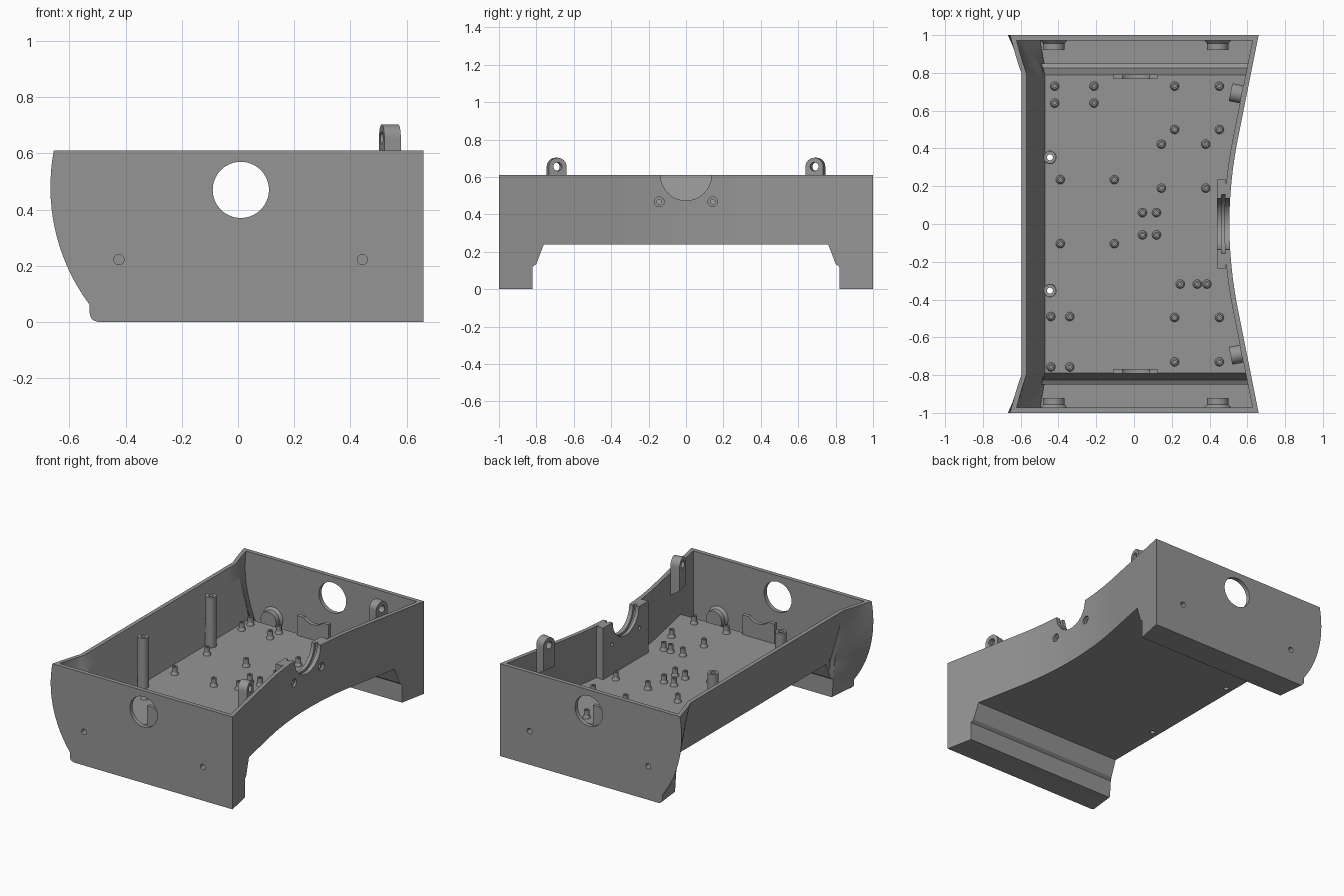
import bpy, bmesh, math
from mathutils import Matrix, Vector

if "Cube" in bpy.data.objects:
    bpy.data.objects.remove(bpy.data.objects["Cube"])

grey = bpy.data.materials.new("mid grey")
grey.diffuse_color = (0.3, 0.3, 0.3, 1)
grey.use_nodes = True
grey.node_tree.nodes["Principled BSDF"].inputs["Base Color"].default_value = grey.diffuse_color
TOP = 0.61


def make(name, bm):
    bmesh.ops.recalc_face_normals(bm, faces=bm.faces[:])
    me = bpy.data.meshes.new(name)
    bm.to_mesh(me)
    bm.free()
    ob = bpy.data.objects.new(name, me)
    bpy.context.collection.objects.link(ob)
    me.materials.append(grey)
    return ob


def cone(name, c, axis, r1, r2, depth, seg=32):
    """Round part centred on c, pointing along axis."""
    bm = bmesh.new()
    m = Matrix.Translation(c) @ Vector(axis).to_track_quat('Z', 'Y').to_matrix().to_4x4()
    bmesh.ops.create_cone(bm, cap_ends=True, segments=seg, radius1=r1, radius2=r2,
                          depth=depth, matrix=m)
    return make(name, bm)


def box(name, lo, hi):
    bm = bmesh.new()
    lo, hi = Vector(lo), Vector(hi)
    m = Matrix.Translation((lo + hi) / 2) @ Matrix.Diagonal((*(hi - lo), 1))
    bmesh.ops.create_cube(bm, size=1, matrix=m)
    return make(name, bm)


def cut(ob, cutters):
    """Subtract each cutter and delete it."""
    bpy.context.view_layer.objects.active = ob
    for c in cutters:
        mod = ob.modifiers.new("cut", 'BOOLEAN')
        mod.operation, mod.solver, mod.object = 'DIFFERENCE', 'EXACT', c
        bpy.ops.object.modifier_apply(modifier=mod.name)
        bpy.data.objects.remove(c, do_unlink=True)


# Plan and section curves of the housing
def right_x(y):
    y = abs(y)
    return 0.505 + 0.222 * y * y if y < 0.45 else 0.55 + 0.2 * (y - 0.45)


def left_x(y, z):
    mid = -0.49 - 0.284 * max(z - 0.24, 0)          # leaning middle wall
    z0 = max(z, 0.06)
    end = -0.668 + 0.70 - math.sqrt(0.49 - (z0 - 0.48) ** 2)   # bulging end
    if z < 0.03:
        end += 0.03 - math.sqrt(max(0.0009 - (0.03 - z) ** 2, 0))
    t = min(max((abs(y) - 0.8) / 0.2, 0), 1) ** 0.85
    return mid + (end - mid) * t


FRACS = [0, 0.007, 0.02, 0.035, 0.05, 0.1] + [0.1 + 0.9 * i / 16 for i in range(1, 17)]


def loft(name, steps, inset, rise):
    """Sections along y from (|y|, bottom z) pairs, mirrored front to back."""
    stations = [(-y, z) for y, z in steps] + [(y, z) for y, z in reversed(steps)]
    bm = bmesh.new()
    rings = []
    for y, zb in stations:
        zs = [zb + (TOP - zb) * f for f in FRACS]
        pts = [(left_x(y, z) + inset, z) for z in zs]
        r = right_x(y) - inset
        if rise:
            pts.append((pts[-1][0], TOP + rise))
        pts += [(r, TOP + rise), (r, zb)]
        rings.append([bm.verts.new((x, y, z)) for x, z in pts])
    n = len(rings[0])
    for a, b in zip(rings, rings[1:]):
        for i in range(n):
            j = (i + 1) % n
            bm.faces.new((a[i], a[j], b[j], b[i]))
    bm.faces.new(rings[0])
    bm.faces.new(rings[-1])
    return make(name, bm)


# Housing shell: stepped outer body minus stepped cavity
span = [(0.7 - 0.05 * i) for i in range(14)]
outer = [(1, 0), (0.95, 0), (0.9, 0), (0.86, 0), (0.82, 0), (0.8199, 0.12),
         (0.8, 0.135), (0.76, 0.24)] + [(y, 0.24) for y in span]
inner = [(0.972, 0.03), (0.93, 0.03), (0.89, 0.03), (0.85, 0.03), (0.8499, 0.145),
         (0.825, 0.16), (0.79, 0.27)] + [(y, 0.27) for y in span]
housing = loft("housing", outer, 0, 0)
cutters = [loft("cavity", inner, 0.027, 0.2)]
cutters.append(cone("port_cut", (0.01, 0, 0.47), (0, 1, 0), 0.1, 0.1, 2.4, 64))
cutters.append(cone("notch_cut", (0.5, 0, TOP), (1, 0, 0), 0.136, 0.136, 0.3, 64))
for s in (-1, 1):
    for x in (-0.424, 0.443):
        cutters.append(cone("end_screw_cut", (x, s, 0.222), (0, 1, 0), 0.018, 0.018, 0.2, 24))
    cutters.append(cone("side_screw_cut", (0.5, s * 0.143, 0.467), (1, 0, 0), 0.013, 0.013, 0.2, 24))
    cutters.append(cone("side_sink_cut", (0.51, s * 0.143, 0.467), (1, 0, 0), 0.026, 0.026, 0.03, 24))
    cutters.append(cone("post_floor_cut", (-0.445, s * 0.353, 0.25), (0, 0, 1), 0.016, 0.016, 0.2, 24))
cut(housing, cutters)

# Thick block behind the round notch, with a groove
block = box("notch_block", (0.44, -0.235, 0.265), (0.488, 0.235, TOP))
cut(block, [cone("a", (0.46, 0, TOP), (1, 0, 0), 0.136, 0.136, 0.2, 64),
            cone("b", (0.474, 0, TOP), (1, 0, 0), 0.155, 0.155, 0.024, 64)]
    + [cone("c", (0.46, s * 0.143, 0.467), (1, 0, 0), 0.013, 0.013, 0.2, 24) for s in (-1, 1)])

for s, side in ((-1, "front"), (1, "back")):
    # Hinge lug: round-topped tab with a cross hole, following the wall
    bm = bmesh.new()
    prof = [(-0.048, 0.5), (0.048, 0.5)]
    prof += [(0.048 * math.cos(a), 0.655 + 0.048 * math.sin(a))
             for a in [math.pi * i / 16 for i in range(17)]]
    face = bm.faces.new([bm.verts.new((-0.03, y, z)) for y, z in prof])
    ext = bmesh.ops.extrude_face_region(bm, geom=[face])
    bmesh.ops.translate(bm, vec=(0.06, 0, 0),
                        verts=[v for v in ext["geom"] if isinstance(v, bmesh.types.BMVert)])
    for v in bm.verts:                               # sloped foot toward the wall
        if v.co.z < 0.51 and v.co.x > 0:
            v.co.z -= 0.04
    bmesh.ops.transform(bm, verts=bm.verts[:], matrix=Matrix.Translation((0.541, s * 0.692, 0))
                        @ Matrix.Rotation(-s * math.atan(0.2), 4, 'Z'))
    lug = make(side + "_lug", bm)
    cut(lug, [cone("pin", (0.541, s * 0.692, 0.655), (1, -s * 0.2, 0), 0.023, 0.023, 0.3, 24)])

    # Floor bracket with a dip under the port
    br = box(side + "_bracket", (-0.108, s * 0.78 - 0.0125, 0.265), (0.125, s * 0.78 + 0.0125, 0.40))
    cut(br, [cone("dip", (0.01, s * 0.78, 0.47), (0, 1, 0), 0.1, 0.1, 0.2, 64)])

    # Screw bosses inside the end wall
    for x in (-0.424, 0.443):
        boss = cone(side + "_boss", (x, s * 0.95, 0.222), (0, s, 0), 0.057, 0.057, 0.056)
        flare = cone(side + "_boss_flare", (x, s * 0.966, 0.222), (0, s, 0), 0.057, 0.075, 0.02)
        for ob in (boss, flare):
            cut(ob, [cone("bore", (x, s, 0.222), (0, 1, 0), 0.018, 0.018, 0.12, 24)])

    # Tall hollow post
    post = cone(side + "_post", (-0.445, s * 0.353, 0.4325), (0, 0, 1), 0.035, 0.033, 0.335)
    cut(post, [cone("bore", (-0.445, s * 0.353, 0.43), (0, 0, 1), 0.016, 0.016, 0.6, 24)])

# Small circuit standoffs: flared foot and pin with a hollow tip
spots = [(x, y) for x in (-0.42, -0.212) for y in (0.73, 0.64)]
spots += [(x, y) for x in (0.215, 0.452) for y in (0.73, 0.5, -0.495, -0.73)]
spots += [(x, y) for x in (0.145, 0.38) for y in (0.423, 0.19)]
spots += [(x, y) for x in (-0.39, -0.104) for y in (0.235, -0.104)]
spots += [(x, y) for x in (0.045, 0.119) for y in (0.06, -0.058)]
spots += [(x, y) for x in (-0.44, -0.34) for y in (-0.49, -0.757)]
spots += [(0.245, -0.318), (0.335, -0.318), (0.386, -0.318)]
for x, y in spots:
    bm = bmesh.new()
    rings = []
    for r, z in ((0.024, 0.268), (0.022, 0.279), (0.017, 0.287), (0.017, 0.322),
                 (0.008, 0.322), (0.008, 0.3)):
        rings.append([bm.verts.new((x + r * math.cos(a), y + r * math.sin(a), z))
                      for a in [math.tau * i / 16 for i in range(16)]])
    for a, b in zip(rings, rings[1:]):
        for i in range(16):
            bm.faces.new((a[i], a[(i + 1) % 16], b[(i + 1) % 16], b[i]))
    bm.faces.new(rings[0])
    bm.faces.new(rings[-1])
    make("standoff", bm)

# Smooth the curved surfaces, keep edges crisp
bpy.ops.object.select_all(action='SELECT')
bpy.ops.object.shade_smooth_by_angle(angle=math.radians(25))
